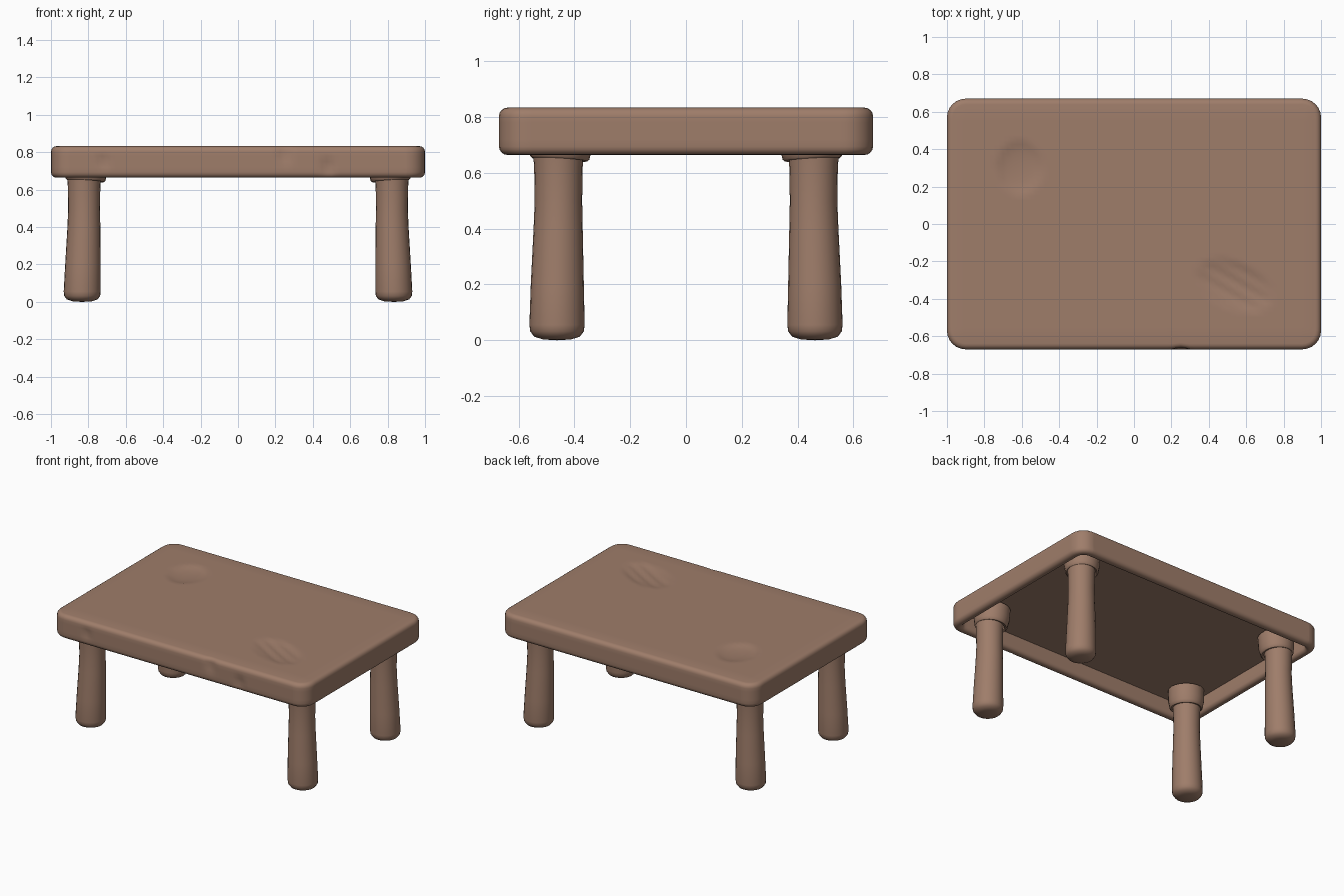
import bpy, bmesh, math
from mathutils import Vector, Matrix

cube = bpy.data.objects.get("Cube")
if cube:
    bpy.data.objects.remove(cube, do_unlink=True)

wood = bpy.data.materials.new("brown_wood")
wood.use_nodes = True
wood.diffuse_color = (0.345, 0.205, 0.144, 1)
wood.node_tree.nodes["Principled BSDF"].inputs["Base Color"].default_value = wood.diffuse_color


def finish(bm, name, angle=50):
    mesh = bpy.data.meshes.new(name)
    bm.to_mesh(mesh)
    bm.free()
    mesh.materials.append(wood)
    obj = bpy.data.objects.new(name, mesh)
    bpy.context.collection.objects.link(obj)
    bpy.ops.object.select_all(action="DESELECT")
    bpy.context.view_layer.objects.active = obj
    obj.select_set(True)
    bpy.ops.object.shade_smooth_by_angle(angle=math.radians(angle))


def lathe(name, profile, centre, sides=24, tilt=Matrix.Identity(4)):
    """Rings of (radius, height, x shift, y shift); radius 0 closes to a point."""
    bm = bmesh.new()
    rings = []
    for r, z, dx, dy in profile:
        rings.append([bm.verts.new((centre[0] + dx + r * math.cos(a), centre[1] + dy + r * math.sin(a), z))
                      for a in (math.tau * i / sides for i in range(sides))])
    for low, high in zip(rings, rings[1:]):
        for i in range(sides):
            j = (i + 1) % sides
            bm.faces.new((low[i], low[j], high[j], high[i]))
    bmesh.ops.remove_doubles(bm, verts=bm.verts, dist=1e-5)
    pivot = Matrix.Translation((*centre, profile[0][1]))
    bm.transform(pivot @ tilt @ pivot.inverted())
    finish(bm, name)


# Table top: rounded slab, hollow underneath
HX, HY, LOW, HIGH, CEILING = 1.0, 0.67, 0.664, 0.833, 0.775
bm = bmesh.new()
bmesh.ops.create_cube(bm, size=1)
bm.transform(Matrix.Translation((0, 0, (LOW + HIGH) / 2)) @ Matrix.Diagonal((2 * HX, 2 * HY, HIGH - LOW, 1)))
upright = [e for e in bm.edges if abs(e.verts[0].co.z - e.verts[1].co.z) > 0.1]
bmesh.ops.bevel(bm, geom=upright, offset=0.1, segments=6, profile=0.5, affect="EDGES")
rims = [e for e in bm.edges if abs(e.verts[0].co.z - e.verts[1].co.z) < 0.01]
bmesh.ops.bevel(bm, geom=rims, offset=0.03, segments=4, profile=0.5, affect="EDGES")

# Rounded lip, then inner walls rising to a flat ceiling
bm.normal_update()
bottom = min(bm.faces, key=lambda f: f.calc_center_median().z)
for inward, upward in ((0.01, 0), (0.01, 0.004), (0.008, 0.009), (0.003, 0.012)):
    bmesh.ops.inset_region(bm, faces=[bottom], thickness=inward, depth=0, use_even_offset=True)
    bmesh.ops.translate(bm, verts=bottom.verts, vec=(0, 0, upward))
ceiling = bmesh.ops.extrude_discrete_faces(bm, faces=[bottom])["faces"][0]
for v in ceiling.verts:
    v.co.z = CEILING

# Grid cuts give the worn dents something to bend
step = 0.025
for axis, half in ((0, HX), (1, HY)):
    count = int((half - 0.1) / step)
    for i in range(-count, count + 1):
        normal = Vector((0, 0, 0))
        normal[axis] = 1
        bmesh.ops.bisect_plane(bm, geom=bm.verts[:] + bm.edges[:] + bm.faces[:],
                               plane_co=normal * i * step, plane_no=normal)
for height in (0.72, 0.75, 0.78):
    bmesh.ops.bisect_plane(bm, geom=bm.verts[:] + bm.edges[:] + bm.faces[:],
                           plane_co=(0, 0, height), plane_no=(0, 0, 1))


def dent(x, y, rx, ry, turn, depth, grooves):
    for v in bm.verts:
        if v.co.z < HIGH - 0.002:
            continue
        p = Matrix.Rotation(-turn, 2) @ Vector((v.co.x - x, v.co.y - y))
        d = (p.x / rx) ** 2 + (p.y / ry) ** 2
        if d < 1:
            v.co.z -= depth * (1 - d) ** 0.6 * (1 + grooves * math.sin(p.y * 90 + p.x * 12))


def chip(x, z, rx, rz, depth):
    for v in bm.verts:
        d = ((v.co.x - x) / rx) ** 2 + ((v.co.z - z) / rz) ** 2
        if v.co.y < -HY + 0.03 and d < 1:
            v.co.y += depth * (1 - d)


dent(-0.61, 0.3, 0.12, 0.14, 0, 0.016, 0)
dent(0.54, -0.33, 0.21, 0.12, -0.4, 0.013, 0.4)
chip(0.25, 0.79, 0.05, 0.06, 0.01)
chip(0.48, 0.72, 0.04, 0.06, 0.012)
chip(-0.72, 0.75, 0.035, 0.04, 0.01)
finish(bm, "table_top")

# Four legs flaring to rounded feet, each with a tapered, tilted collar under the top
for side, sx in (("left", 1), ("right", -1)):
    for end, sy in (("front", -1), ("back", 1)):
        leg = [(0, 0, 0.01, 0.005), (0.05, 0.003, 0.01, 0.005), (0.082, 0.013, 0.01, 0.005),
               (0.096, 0.032, 0.01, 0.005), (0.099, 0.055, 0.01, 0.005), (0.095, 0.2, 0.006, 0.004),
               (0.088, 0.4, 0.001, 0.001), (0.085, 0.5, 0, 0), (0.087, 0.62, 0, 0), (0.09, 0.66, 0, 0)]
        leg = [(r, z, dx * sx, dy * sy) for r, z, dx, dy in leg]
        lathe(f"{end}_{side}_leg", leg, (0.823 * sx, 0.457 * sy))
        collar = [(0.084, 0.652, 0, 0), (0.099, 0.647, 0, 0), (0.106, 0.653, 0, 0),
                  (0.109, 0.67, 0, 0), (0.115, 0.7, 0, 0), (0.115, CEILING, 0, 0)]
        tilt = Matrix.Rotation(-0.06 * sx, 4, "Y") @ Matrix.Rotation(0.06 * sy, 4, "X")
        lathe(f"{end}_{side}_collar", collar, (0.815 * sx, 0.452 * sy), tilt=tilt)
